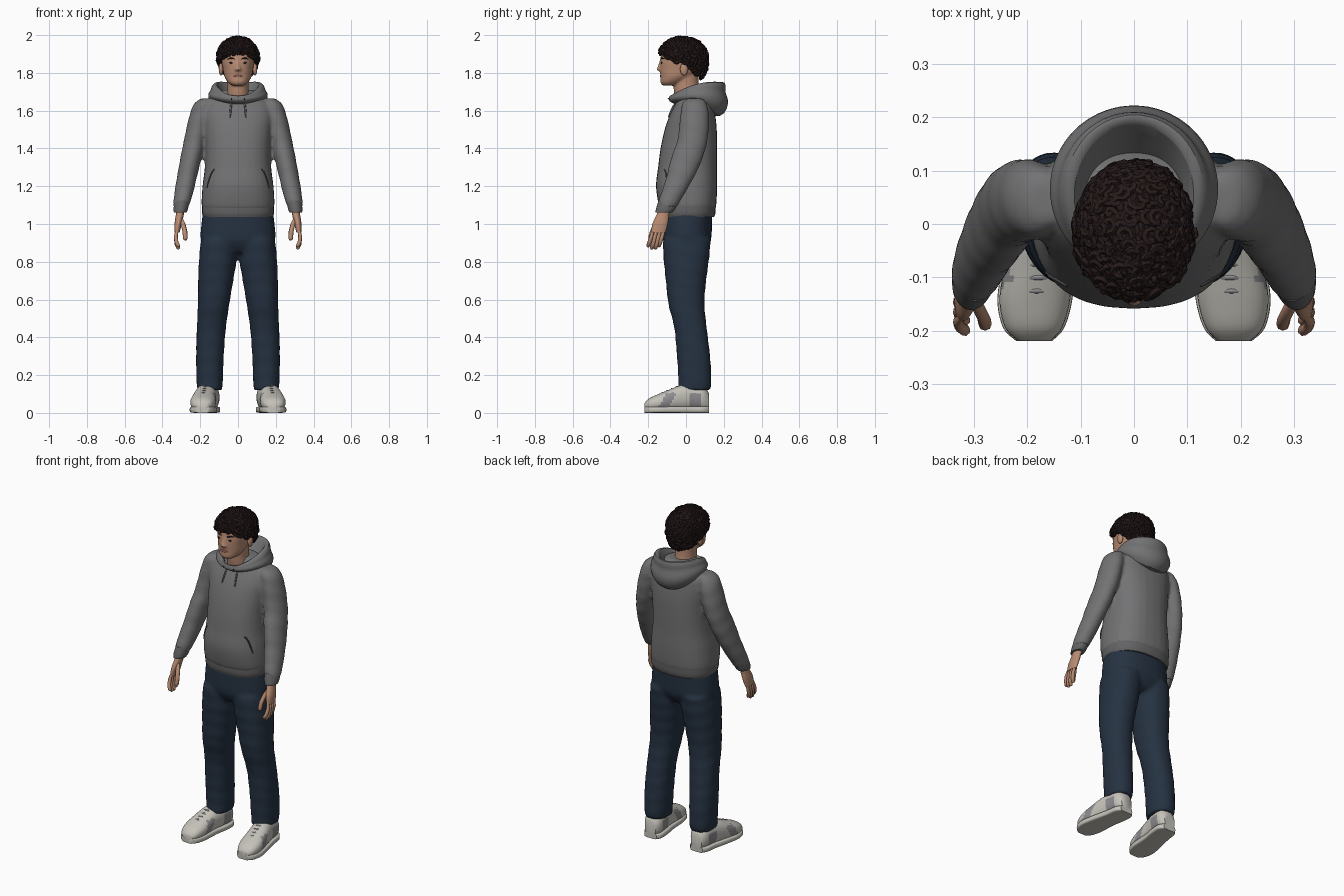
import bpy, bmesh, math, random
from mathutils import Vector
from mathutils.bvhtree import BVHTree

random.seed(4)
cube = bpy.data.objects.get("Cube")
if cube:
    bpy.data.objects.remove(cube, do_unlink=True)


def material(name, r, g, b):
    mat = bpy.data.materials.new(name)
    mat.use_nodes = True
    mat.diffuse_color = (r, g, b, 1)
    mat.node_tree.nodes["Principled BSDF"].inputs["Base Color"].default_value = (r, g, b, 1)
    return mat


SKIN = material("skin", .48, .26, .17)
LIPS = material("lips", .36, .16, .12)
HAIR = material("dark brown hair", .021, .011, .011)
GREY = material("grey fleece", .17, .17, .175)
RIB = material("ribbed grey", .125, .125, .13)
SEAM = material("dark seam", .06, .06, .065)
DENIM = material("navy denim", .019, .032, .054)
WHITE = material("off white leather", .56, .54, .49)
PANEL = material("grey suede", .27, .27, .28)


def skin_rings(bm, rings):
    """Join vertex rings with quads and close both ends."""
    rings = [[bm.verts.new(p) for p in ring] for ring in rings]
    n = len(rings[0])
    for low, high in zip(rings, rings[1:]):
        for i in range(n):
            j = (i + 1) % n
            bm.faces.new((low[i], low[j], high[j], high[i]))
    bm.faces.new(rings[0][::-1])
    bm.faces.new(rings[-1])


def spline(points, steps):
    """Catmull-Rom interpolation of equal-length tuples."""
    out = []
    last = len(points) - 1
    for i in range(last):
        quad = [points[max(0, min(last, i + k))] for k in (-1, 0, 1, 2)]
        for s in range(steps):
            t = s / steps
            out.append(tuple(
                b + t * (c - a + t * (2*a - 5*b + 4*c - d + t * (3*b - a - 3*c + d))) / 2
                for a, b, c, d in zip(*quad)))
    return out + [points[last]]


def loft(bm, sections, power=2.0, sign=1, along_y=False, fold=0, sides=28, steps=5):
    """Sections are (x, y, z, half width, half depth); along_y swaps y and z."""
    rings = []
    for x, y, z, rx, ry in spline(sections, steps):
        ring = []
        for i in range(sides):
            a = math.tau * i / sides
            c, s = math.cos(a), math.sin(a)
            k = 1 + fold * math.sin(z * 75 + 2 * math.sin(a))
            px = sign * (x + k * rx * math.copysign(abs(c) ** (2 / power), c))
            py = y + k * ry * math.copysign(abs(s) ** (2 / power), s)
            ring.append((px, z, py) if along_y else (px, py, z))
        rings.append(ring)
    skin_rings(bm, rings)


def tube(bm, points, radius, sides=8, taper=.6):
    points = [Vector(p) for p in points]
    u = Vector((.31, .52, .8))
    rings = []
    for i, p in enumerate(points):
        t = (points[min(i + 1, len(points) - 1)] - points[max(i - 1, 0)]).normalized()
        u = (u - t * u.dot(t)).normalized()
        v = t.cross(u)
        r = radius * (taper if i in (0, len(points) - 1) else 1)
        rings.append([p + r * (u * math.cos(math.tau * k / sides) + v * math.sin(math.tau * k / sides))
                      for k in range(sides)])
    skin_rings(bm, rings)


def ball(bm, centre, size):
    made = bmesh.ops.create_uvsphere(bm, u_segments=20, v_segments=14, radius=1)["verts"]
    for v in made:
        v.co = Vector(centre) + Vector(a * b for a, b in zip(v.co, size))


def part(name, bm, mats, mirror=False, remesh=0, paint=None):
    bmesh.ops.recalc_face_normals(bm, faces=bm.faces)
    if paint:
        for f in bm.faces:
            f.material_index = paint(f)
    mesh = bpy.data.meshes.new(name)
    bm.to_mesh(mesh)
    bm.free()
    for m in mats:
        mesh.materials.append(m)
    mesh.shade_smooth()
    mesh.set_sharp_from_angle(angle=math.radians(50))
    ob = bpy.data.objects.new(name, mesh)
    bpy.context.collection.objects.link(ob)
    if mirror:
        ob.modifiers.new("mirror", 'MIRROR').use_mirror_merge = False
    if remesh:
        mod = ob.modifiers.new("blend", 'REMESH')
        mod.mode, mod.voxel_size, mod.use_smooth_shade = 'VOXEL', remesh, True
        mod = ob.modifiers.new("soften", 'SMOOTH')
        mod.factor, mod.iterations = .5, 5
    return ob


def front_of(ob):
    """Return a function giving the front surface point at (x, z)."""
    bpy.context.view_layer.update()
    tree = BVHTree.FromObject(ob, bpy.context.evaluated_depsgraph_get())

    def snap(x, z, lift=0.0):
        hit = tree.ray_cast(Vector((x, -1, z)), Vector((0, 1, 0)))[0]
        return (hit or Vector((x, 0, z))) - Vector((0, lift, 0))
    return snap


# Hoodie body and sleeves, blended into one surface
bm = bmesh.new()
loft(bm, [(0, .01, 1.07, .18, .138), (0, .008, 1.1, .193, .152), (0, .003, 1.2, .188, .162),
          (0, .008, 1.3, .176, .156), (0, .015, 1.4, .174, .15), (0, .025, 1.5, .18, .138),
          (0, .035, 1.58, .187, .12), (0, .045, 1.64, .17, .1), (0, .045, 1.69, .115, .075),
          (0, .04, 1.71, .08, .06)], power=2.4)
sleeve = [(.165, .045, 1.665, .03, .04), (.182, .045, 1.635, .052, .066), (.203, .045, 1.56, .058, .077),
          (.227, .035, 1.45, .058, .08), (.249, .005, 1.35, .056, .084), (.27, -.03, 1.25, .053, .074),
          (.29, -.075, 1.15, .049, .062), (.302, -.1, 1.09, .04, .053)]
for side in (1, -1):
    loft(bm, sleeve, sign=side, fold=.014)
hoodie = part("hoodie_body", bm, [GREY], remesh=.01)

# Ribbed hem and cuffs
bm = bmesh.new()
loft(bm, [(0, .01, 1.037, .184, .139), (0, .01, 1.06, .191, .146), (0, .01, 1.105, .191, .148)], power=2.4)
part("hoodie_hem", bm, [RIB])
bm = bmesh.new()
loft(bm, [(.306, -.117, 1.06, .033, .044), (.303, -.108, 1.08, .038, .051), (.296, -.092, 1.125, .04, .053)])
part("sleeve_cuffs", bm, [RIB], mirror=True)

# Hood lying on the shoulders: (front y, front z, side x, side z, back y, back z)
profile = [(-.06, 1.64, .08, 1.65, .1, 1.63), (-.066, 1.66, .095, 1.71, .15, 1.68),
           (-.078, 1.678, .112, 1.745, .19, 1.75), (-.086, 1.68, .132, 1.74, .207, 1.755),
           (-.09, 1.672, .143, 1.722, .213, 1.72), (-.09, 1.668, .143, 1.712, .206, 1.7),
           (-.092, 1.664, .157, 1.695, .226, 1.66), (-.092, 1.655, .161, 1.672, .222, 1.61),
           (-.085, 1.645, .145, 1.645, .185, 1.56), (-.05, 1.63, .1, 1.63, .12, 1.58)]
bm = bmesh.new()
rows = []
for i in range(36):
    a = math.tau * i / 36
    c = math.cos(a)
    rows.append([bm.verts.new((sx * math.sin(a), (fy + by) / 2 + (fy - by) / 2 * c,
                               sz + (fz - bz) / 2 * c + ((fz + bz) / 2 - sz) * c * c))
                 for fy, fz, sx, sz, by, bz in profile])
for i, row in enumerate(rows):
    following = rows[(i + 1) % len(rows)]
    for j in range(len(profile)):
        k = (j + 1) % len(profile)
        bm.faces.new((row[j], following[j], following[k], row[k]))
hood = part("hood", bm, [GREY])
hood.modifiers.new("round", 'SUBSURF').levels = 1

# Drawstrings and pocket openings laid on the fleece
snap = front_of(hoodie)
bm = bmesh.new()
tube(bm, [(.034, -.096, 1.665)] + [snap(.035 + .002 * k, 1.645 - .02 * k, .004) for k in range(5)], .005)
part("drawstrings", bm, [RIB], mirror=True)
bm = bmesh.new()
tube(bm, [snap(.125 + .008 * k, 1.29 - .005 * k - .003 * k * k, .001) for k in range(6)], .004)
part("pocket_openings", bm, [SEAM], mirror=True)

# Trousers, legs blended into the hips
bm = bmesh.new()
loft(bm, [(0, .005, .85, .13, .09), (0, .005, .91, .194, .126), (0, .006, 1.0, .194, .132),
          (0, .008, 1.08, .182, .132)], power=2.3)
leg = [(.15, .046, .12, .068, .086), (.15, .046, .2, .071, .088), (.148, .038, .32, .074, .088),
       (.141, .024, .45, .077, .086), (.129, .002, .58, .084, .096), (.118, 0, .7, .093, .107),
       (.106, .002, .82, .1, .121), (.1, .005, .92, .096, .127)]
for side in (1, -1):
    loft(bm, leg, power=2.2, sign=side, fold=.014)
part("trousers", bm, [DENIM], remesh=.011)

# Shoes, lofted from toe to heel: (x, centre height, y, half width, half height)
shoe = [(.187, .036, -.219, .03, .016), (.188, .044, -.195, .053, .033), (.186, .054, -.145, .066, .046),
        (.18, .066, -.085, .064, .058), (.172, .078, -.03, .06, .068), (.16, .084, .03, .058, .074),
        (.154, .08, .09, .055, .07), (.154, .06, .121, .036, .045)]


def shoe_panels(face):
    p = face.calc_center_median()
    toe_panel = abs(p.y + .1 + (p.z - .06) * -.5) < .028
    heel_panel = abs(p.y - .045) < .03
    return int(.035 < p.z < .105 and abs(face.normal.x) > .45 and (toe_panel or heel_panel))


bm = bmesh.new()
loft(bm, shoe, power=2.3, along_y=True)
part("shoe_uppers", bm, [WHITE, PANEL], mirror=True, paint=shoe_panels)
bm = bmesh.new()
loft(bm, [(x, .017, y, rx + .004, .017) for x, _, y, rx, _ in shoe], power=5, along_y=True)
part("shoe_soles", bm, [WHITE], mirror=True)
bm = bmesh.new()
for k in range(4):
    y, z = -.125 + .025 * k, .107 + .0105 * k
    tube(bm, [(.183 - .003 * k + dx, y, z - abs(dx) * .35) for dx in (-.03, -.015, 0, .015, .03)], .005)
part("shoe_laces", bm, [PANEL], mirror=True)

# Hands: palm, four fingers and a thumb
bm = bmesh.new()
loft(bm, [(.304, -.112, 1.09, .022, .03), (.308, -.122, 1.05, .021, .033), (.317, -.137, 1.0, .019, .041),
          (.323, -.146, .955, .014, .038)])
for k in range(4):
    y = -.116 - .019 * k
    drop = .012 * (k in (1, 2))
    tube(bm, [(.322, y, .975), (.329, y - .01, .935), (.326, y - .02, .905 - drop),
              (.316, y - .027, .885 - drop), (.312, y - .028, .88 - drop)], .0105)
tube(bm, [(.306, -.135, 1.04), (.291, -.158, 1.0), (.281, -.178, .96), (.279, -.188, .925),
          (.28, -.19, .915)], .0125)
part("hands", bm, [SKIN], mirror=True)

# Head, neck, nose and ears
bm = bmesh.new()
loft(bm, [(0, -.088, 1.733, .03, .034), (0, -.078, 1.748, .052, .057), (0, -.05, 1.78, .072, .085),
          (0, -.03, 1.82, .08, .108), (0, -.025, 1.86, .086, .112), (0, -.022, 1.91, .083, .106),
          (0, -.02, 1.95, .055, .07), (0, -.02, 1.968, .025, .03)], power=2.2)
loft(bm, [(0, .025, 1.6, .075, .07), (0, .005, 1.69, .059, .068), (0, 0, 1.74, .057, .066),
          (0, 0, 1.8, .06, .066)])
loft(bm, [(0, -.128, 1.807, .012, .008), (0, -.137, 1.817, .017, .019), (0, -.135, 1.835, .011, .014),
          (0, -.13, 1.868, .008, .009)], sides=16)
head = part("head", bm, [SKIN], remesh=.006)
bm = bmesh.new()
ball(bm, (.09, -.01, 1.82), (.012, .021, .034))
part("ears", bm, [SKIN], mirror=True)

# Eyes, brows and lips as thin details on the face
snap = front_of(head)
bm = bmesh.new()
ball(bm, snap(.036, 1.853), (.011, .004, .005))
tube(bm, [snap(.018 + .012 * k, 1.874 + .003 * (k % 3 > 0)) for k in range(4)], .004)
part("eyes_and_brows", bm, [HAIR], mirror=True)
bm = bmesh.new()
ball(bm, snap(0, 1.783), (.024, .004, .006))
part("lips", bm, [LIPS])


# Hair: a cap trimmed at the hairline, covered in small curls
def hair_point(d):
    return Vector((.101 * d.x, -.016 + .123 * d.y, 1.88 + d.z * (.101 if d.z > 0 else .18)))


def hairline(y):
    return 1.84 - y * (.5 if y < 0 else .75)


bm = bmesh.new()
bmesh.ops.create_uvsphere(bm, u_segments=36, v_segments=24, radius=1)
for v in bm.verts:
    v.co = hair_point(v.co)
    v.co.z = max(v.co.z, hairline(v.co.y))
part("hair_cap", bm, [HAIR])
bm = bmesh.new()
total = 620
for n in range(total):
    h = 1 - 2 * (n + .5) / total
    a = n * math.pi * (3 - math.sqrt(5))
    d = Vector((math.cos(a) * math.sqrt(1 - h * h), math.sin(a) * math.sqrt(1 - h * h), h))
    root = hair_point(d)
    if root.z < hairline(root.y):
        continue
    u = d.cross(Vector((random.uniform(-1, 1), random.uniform(-1, 1), random.random()))).normalized()
    v = d.cross(u)
    size = random.uniform(.012, .02)
    rise = random.uniform(-.004, .005)
    tube(bm, [root + d * (rise + .0009 * k) + (u * math.cos(k * .75) + v * math.sin(k * .75)) * size * (1 - k / 15)
              for k in range(10)], .008, sides=6, taper=.3)
part("hair_curls", bm, [HAIR])
